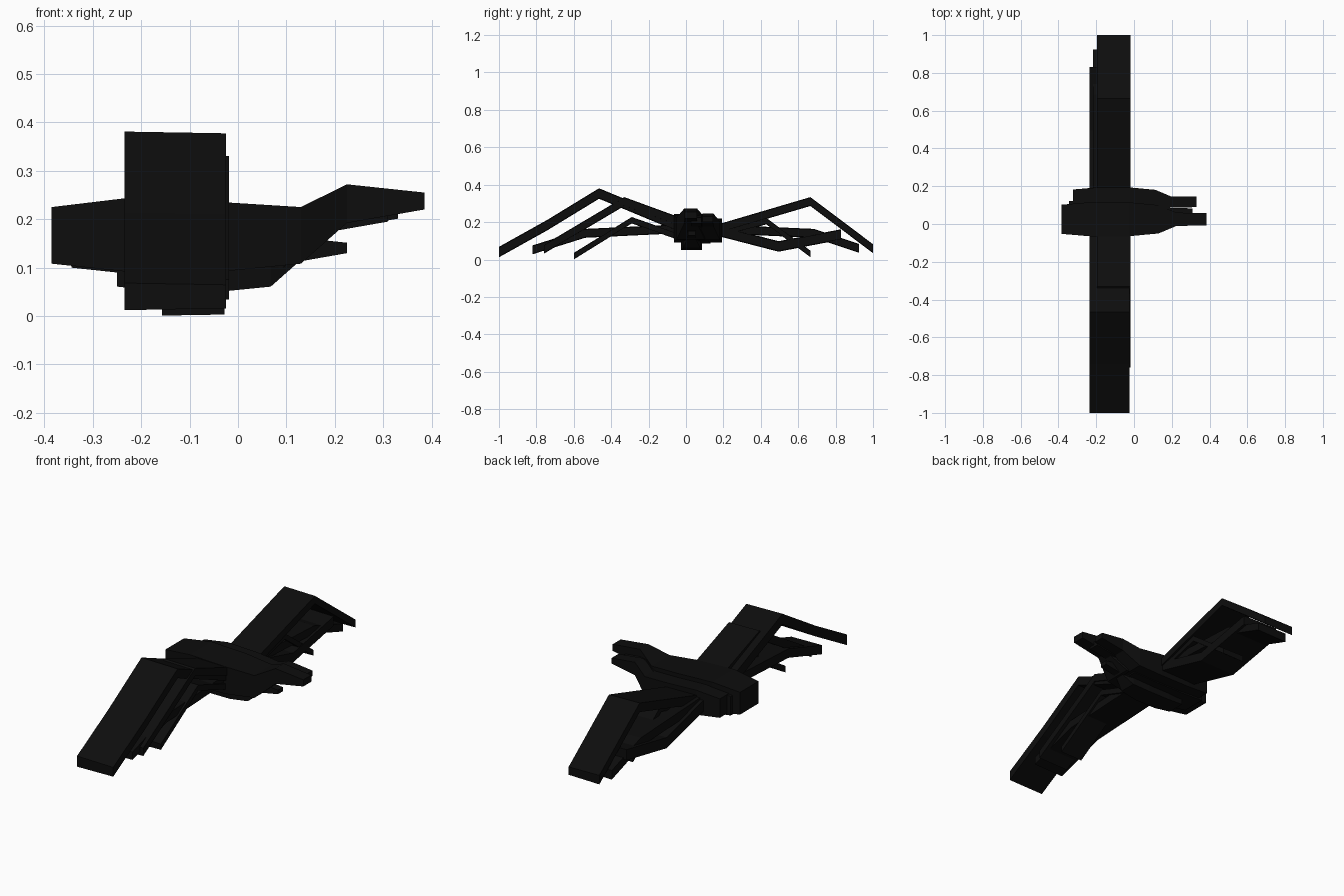
import bpy, bmesh

cube = bpy.data.objects.get("Cube")
if cube:
    bpy.data.objects.remove(cube)

black = bpy.data.materials.new("matte_black")
black.use_nodes = True
colour = (0.004, 0.004, 0.004, 1)
black.diffuse_color = colour
bsdf = black.node_tree.nodes["Principled BSDF"]
bsdf.inputs["Base Color"].default_value = colour
bsdf.inputs["Roughness"].default_value = 0.9


def loft(name, sections):
    """Skin a chain of four-cornered sections and cap both ends."""
    bm = bmesh.new()
    rings = [[bm.verts.new(p) for p in s] for s in sections]
    for a, b in zip(rings, rings[1:]):
        for i in range(4):
            j = (i + 1) % 4
            bm.faces.new((a[i], a[j], b[j], b[i]))
    bm.faces.new(rings[0])
    bm.faces.new(rings[-1])
    bmesh.ops.recalc_face_normals(bm, faces=bm.faces)
    mesh = bpy.data.meshes.new(name)
    bm.to_mesh(mesh)
    bm.free()
    mesh.materials.append(black)
    obj = bpy.data.objects.new(name, mesh)
    bpy.context.collection.objects.link(obj)


# Body stations from tail to beak: x, half width, bottom, top
BODY = [(-0.385, 0.077, 0.108, 0.225), (-0.235, 0.09, 0.092, 0.243),
        (-0.03, 0.09, 0.092, 0.235), (0.13, 0.075, 0.108, 0.225),
        (0.225, 0.035, 0.192, 0.272), (0.385, 0.033, 0.22, 0.255)]


def body(name, scale, dx, cy, dz):
    sections = []
    for x, w, lo, hi in BODY:
        x, w, lo, hi = x * scale + dx, w * scale, lo * scale + dz, hi * scale + dz
        sections.append([(x, cy - w, lo), (x, cy + w, lo),
                         (x, cy + w, hi), (x, cy - w, hi)])
    loft(name, sections)


def wing(name, scale, dx, path):
    """Bent slab following a (y, z) path, slightly thinner at its front edge."""
    back, front = -0.235 * scale + dx, -0.025 * scale + dx
    t = 0.028 * scale
    u = t * 0.87
    loft(name, [[(back, y, z - t), (front, y, z - u),
                 (front, y, z + u), (back, y, z + t)] for y, z in path])


# Four birds: scale, x shift, centre y, z shift, right-hand and left-hand wing paths
BIRDS = {
    "large_bird": (1, 0, 0.025, 0,
                   [(0, 0.17), (-0.06, 0.185), (-0.465, 0.353), (-0.74, 0.185), (-1, 0.04)],
                   [(0.05, 0.175), (0.1, 0.172), (0.495, 0.07), (0.83, 0.134)]),
    "soaring_bird": (0.85, 0.003, 0.117, 0.014,
                     [(0.1, 0.155), (0.04, 0.175), (-0.33, 0.31), (-0.76, 0.055)],
                     [(0.13, 0.155), (0.19, 0.17), (0.665, 0.31), (1, 0.058)]),
    "gliding_bird": (0.85, -0.017, 0.055, 0.008,
                     [(0.04, 0.16), (-0.02, 0.165), (-0.54, 0.14), (-0.82, 0.052)],
                     [(0.07, 0.16), (0.13, 0.165), (0.685, 0.14), (0.925, 0.06)]),
    "small_bird": (0.617, -0.0125, 0.03, -0.006,
                   [(0.02, 0.1), (-0.02, 0.115), (-0.29, 0.21), (-0.6, 0.018)],
                   [(0.04, 0.1), (0.08, 0.115), (0.43, 0.205), (0.665, 0.03)]),
}
for name, (scale, dx, cy, dz, side_a, side_b) in BIRDS.items():
    body(name + "_body", scale, dx, cy, dz)
    wing(name + "_right_wing", scale, dx, side_a)
    wing(name + "_left_wing", scale, dx, side_b)
